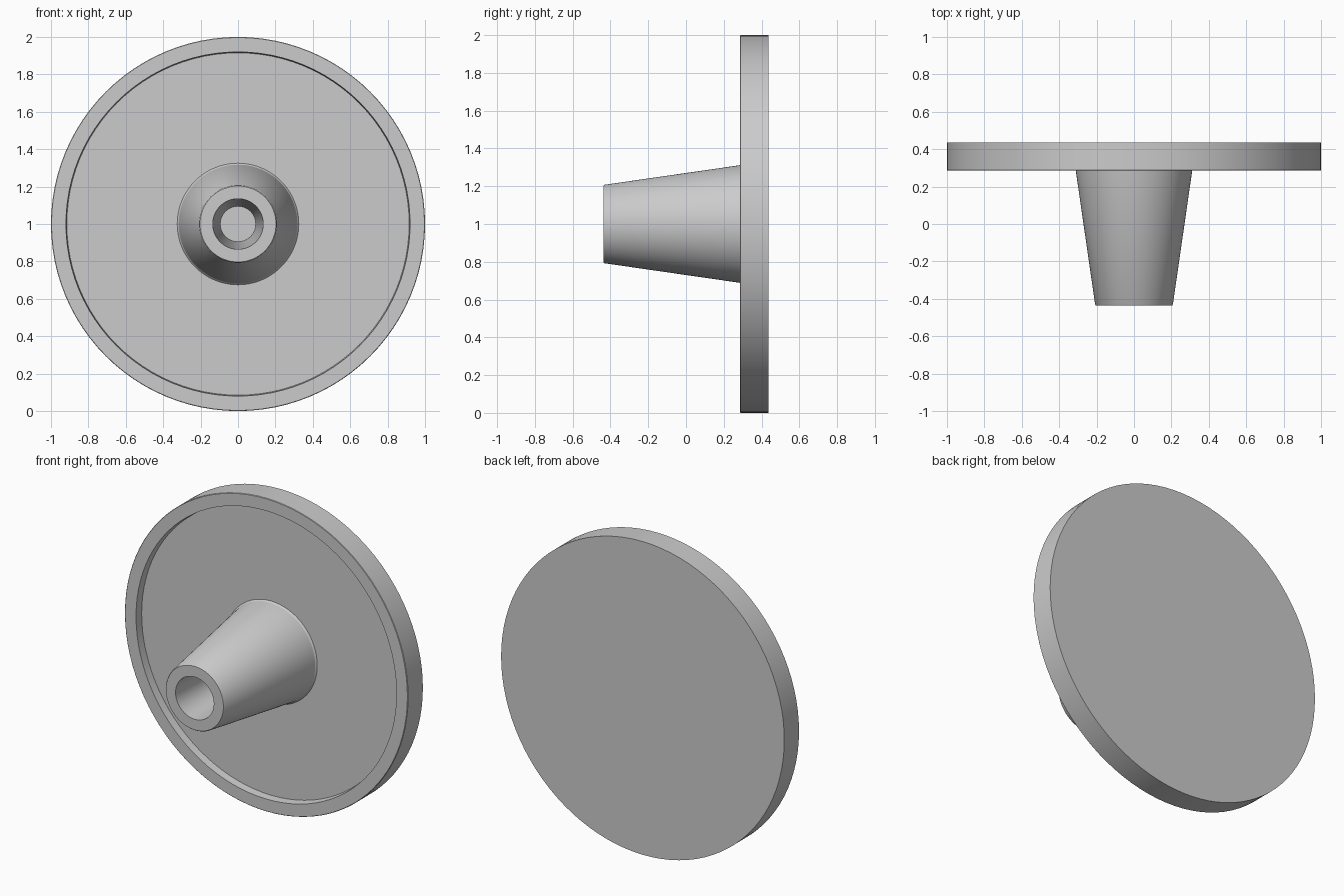
import bpy
import math

SEGMENTS = 96

old = bpy.data.objects.get("Cube")
if old:
    bpy.data.objects.remove(old, do_unlink=True)

grey = bpy.data.materials.new("light grey")
grey.use_nodes = True
colour = (0.6, 0.6, 0.6, 1)
grey.diffuse_color = colour
grey.node_tree.nodes["Principled BSDF"].inputs["Base Color"].default_value = colour


def lathe(name, profile):
    """Spin (radius, y) points about the y axis; radius 0 ends close the part."""
    verts, rings = [], []
    for r, y in profile:
        start = len(verts)
        count = 1 if r == 0 else SEGMENTS
        for i in range(count):
            a = 2 * math.pi * i / SEGMENTS
            verts.append((r * math.cos(a), y, 1 + r * math.sin(a)))
        rings.append([start + i % count for i in range(SEGMENTS + 1)])
    faces = []
    for a, b in zip(rings, rings[1:]):
        for i in range(SEGMENTS):
            loop = (a[i], a[i + 1], b[i + 1], b[i])
            faces.append(tuple(dict.fromkeys(loop)))
    mesh = bpy.data.meshes.new(name)
    mesh.from_pydata(verts, [], faces)
    mesh.materials.append(grey)
    obj = bpy.data.objects.new(name, mesh)
    bpy.context.collection.objects.link(obj)
    bpy.ops.object.select_all(action="DESELECT")
    obj.select_set(True)
    bpy.context.view_layer.objects.active = obj
    bpy.ops.object.mode_set(mode="EDIT")
    bpy.ops.mesh.select_all(action="SELECT")
    bpy.ops.mesh.normals_make_consistent(inside=False)
    bpy.ops.object.mode_set(mode="OBJECT")
    bpy.ops.object.shade_smooth_by_angle(angle=math.radians(30))
    return obj


# Flat disc with raised rim, tapered hub and blind tapered bore in one solid
lathe("disc_with_hub", [
    (0, 0.285), (0.095, 0.285),                  # bore floor
    (0.135, -0.437),                             # bore mouth
    (0.203, -0.437), (0.208, -0.43),             # hub tip
    (0.317, 0.325), (0.325, 0.335),              # hub foot
    (0.915, 0.335), (0.92, 0.285),               # recessed face and rim wall
    (0.997, 0.285), (1, 0.288),                  # rim
    (1, 0.437), (0, 0.437),                      # outer edge and back
])
